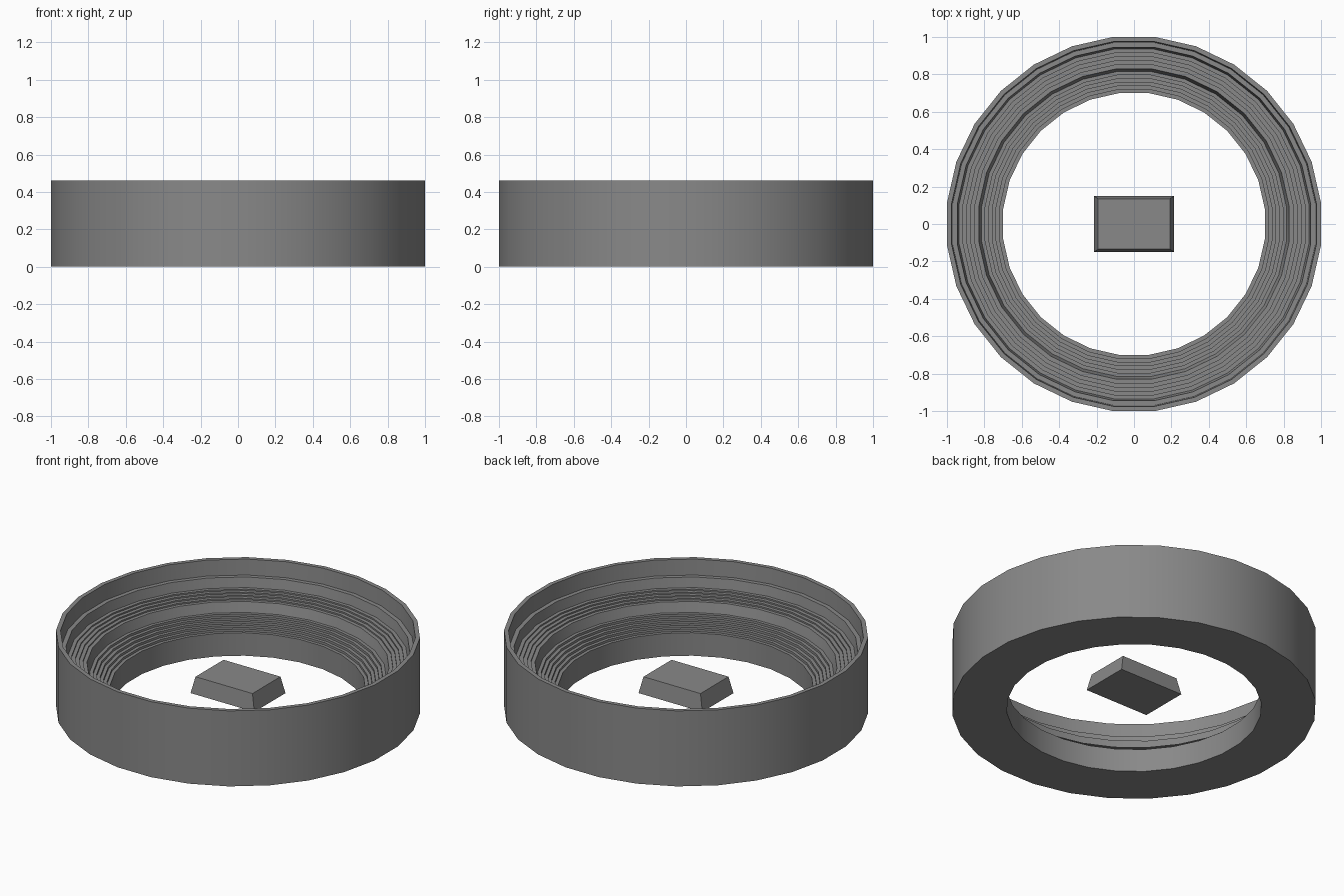
import bpy, bmesh, math
from mathutils import Matrix, Vector

cube = bpy.data.objects.get("Cube")
if cube:
    bpy.data.objects.remove(cube, do_unlink=True)

SIDES = 28
STEP = 2 * math.pi / SIDES

grey = bpy.data.materials.new("mid grey")
grey.use_nodes = True
colour = (0.25, 0.25, 0.25, 1)
grey.diffuse_color = colour
grey.node_tree.nodes["Principled BSDF"].inputs["Base Color"].default_value = colour


def finish(bm, name):
    """Turn a bmesh into a grey object with smooth curves and sharp edges."""
    bmesh.ops.recalc_face_normals(bm, faces=bm.faces[:])
    mesh = bpy.data.meshes.new(name)
    bm.to_mesh(mesh)
    bm.free()
    mesh.materials.append(grey)
    obj = bpy.data.objects.new(name, mesh)
    bpy.context.collection.objects.link(obj)
    bpy.ops.object.select_all(action='DESELECT')
    obj.select_set(True)
    bpy.context.view_layer.objects.active = obj
    bpy.ops.object.shade_smooth_by_angle(angle=math.radians(30))
    return obj


def tier(r_out, z_top, r_in, z_low, rows):
    """Stair profile descending inwards: tread, then riser, for each row."""
    points = [(r_out, z_top)]
    for i in range(1, rows + 1):
        r = r_out + (r_in - r_out) * i / rows
        points.append((r, points[-1][1]))
        if i < rows:
            points.append((r, z_top + (z_low - z_top) * i / (rows - 1)))
    return points


# Stepped ring: outer wall, rim, walkway, two seating tiers, inner wall
profile = [(0.70, 0), (1.0, 0), (1.0, 0.46), (0.975, 0.46), (0.97, 0.365), (0.945, 0.365)]
profile += tier(0.935, 0.305, 0.83, 0.27, 5)
profile += tier(0.815, 0.21, 0.70, 0.14, 6)

bm = bmesh.new()
scale = 1 / math.cos(STEP / 2)
start = Matrix.Rotation(STEP / 2, 3, 'Z')
verts = [bm.verts.new(start @ Vector((r * scale, 0, z))) for r, z in profile]
edges = [bm.edges.new((v, verts[(i + 1) % len(verts)])) for i, v in enumerate(verts)]
bmesh.ops.spin(bm, geom=verts + edges, cent=(0, 0, 0), axis=(0, 0, 1),
               angle=2 * math.pi, steps=SIDES)
bmesh.ops.remove_doubles(bm, verts=bm.verts[:], dist=0.0005)
finish(bm, "stepped_ring")

# Central hanging block, tapered towards its top
bm = bmesh.new()
bmesh.ops.create_cube(bm, size=1)
for v in bm.verts:
    top = v.co.z > 0
    half_x, half_y, z = (0.192, 0.135, 0.2) if top else (0.215, 0.15, 0.1)
    v.co = (math.copysign(half_x, v.co.x), math.copysign(half_y, v.co.y), z)
finish(bm, "centre_block")
